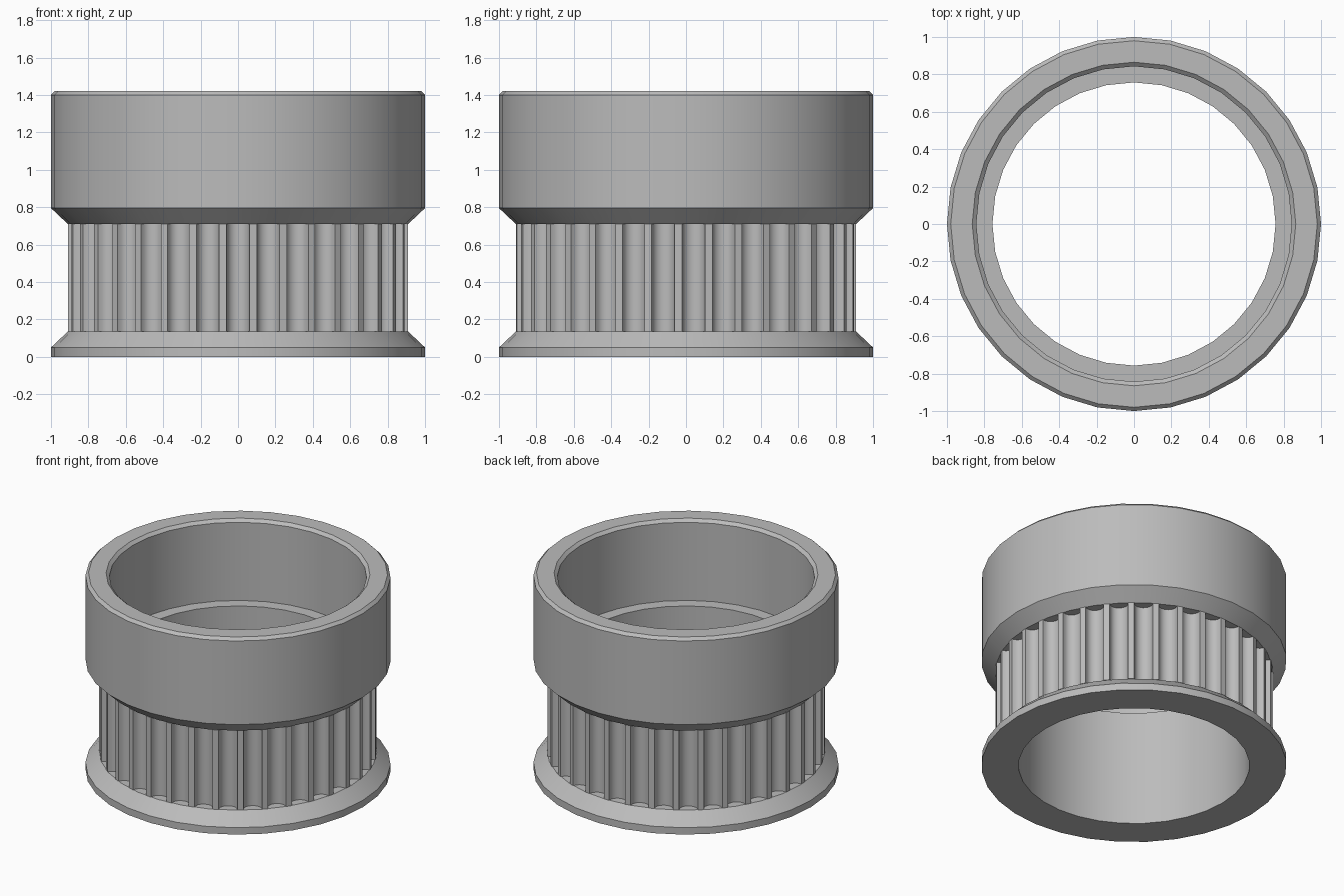
import bpy, bmesh
from math import sin, cos, pi, radians

cube = bpy.data.objects.get("Cube")
if cube:
    bpy.data.objects.remove(cube, do_unlink=True)

SIDES, TEETH = 32, 35
TIP, DEPTH, HALF_GROOVE = 0.91, 0.066, 0.062
Z_LOW, Z_HIGH = 0.135, 0.71

grey = bpy.data.materials.new("machined grey")
grey.use_nodes = True
grey.diffuse_color = (0.5, 0.5, 0.5, 1)
grey.node_tree.nodes["Principled BSDF"].inputs["Base Color"].default_value = (0.5, 0.5, 0.5, 1)


def finish(bm, name):
    bmesh.ops.recalc_face_normals(bm, faces=bm.faces)
    mesh = bpy.data.meshes.new(name)
    bm.to_mesh(mesh)
    bm.free()
    mesh.materials.append(grey)
    obj = bpy.data.objects.new(name, mesh)
    bpy.context.collection.objects.link(obj)
    bpy.ops.object.select_all(action='DESELECT')
    obj.select_set(True)
    bpy.context.view_layer.objects.active = obj
    bpy.ops.object.shade_smooth_by_angle(angle=radians(30))
    return obj


def bridge(bm, loops):
    """Join each loop of vertices to the next, closing around."""
    for a, b in zip(loops, loops[1:] + loops[:1]):
        n = len(a)
        for i in range(n):
            j = (i + 1) % n
            bm.faces.new((a[i], a[j], b[j], b[i]))


def lathe(name, profile):
    bm = bmesh.new()
    bridge(bm, [[bm.verts.new((r * cos(2 * pi * i / SIDES), r * sin(2 * pi * i / SIDES), z))
                 for i in range(SIDES)] for r, z in profile])
    return finish(bm, name)


# Flanged hub with bore, chamfered collar and stepped recess
lathe("flanged_hub", [
    (0.757, 0), (1, 0), (1, 0.05), (TIP, Z_LOW), (0.83, Z_LOW), (0.83, Z_HIGH),
    (TIP, Z_HIGH), (1, 0.795), (1, 1.4), (0.98, 1.42), (0.865, 1.42),
    (0.843, 1.4), (0.843, 0.835), (0.757, 0.835)])

# Toothed belt ring: round-bottomed grooves between narrow lands
outline = []
STEPS = 10
for t in range(TEETH):
    centre = -pi / 2 + 2 * pi * t / TEETH
    for k in range(STEPS + 1):
        a = pi * k / STEPS
        radius = TIP - DEPTH * sin(a) ** 0.8
        angle = centre - HALF_GROOVE / TIP * cos(a)
        outline.append((radius * cos(angle), radius * sin(angle), angle))

bm = bmesh.new()
rings = []
for inner, z in ((False, Z_LOW), (False, Z_HIGH), (True, Z_HIGH), (True, Z_LOW)):
    rings.append([bm.verts.new((0.832 * cos(a), 0.832 * sin(a), z) if inner else (x, y, z))
                  for x, y, a in outline])
bridge(bm, rings)
finish(bm, "toothed_ring")
